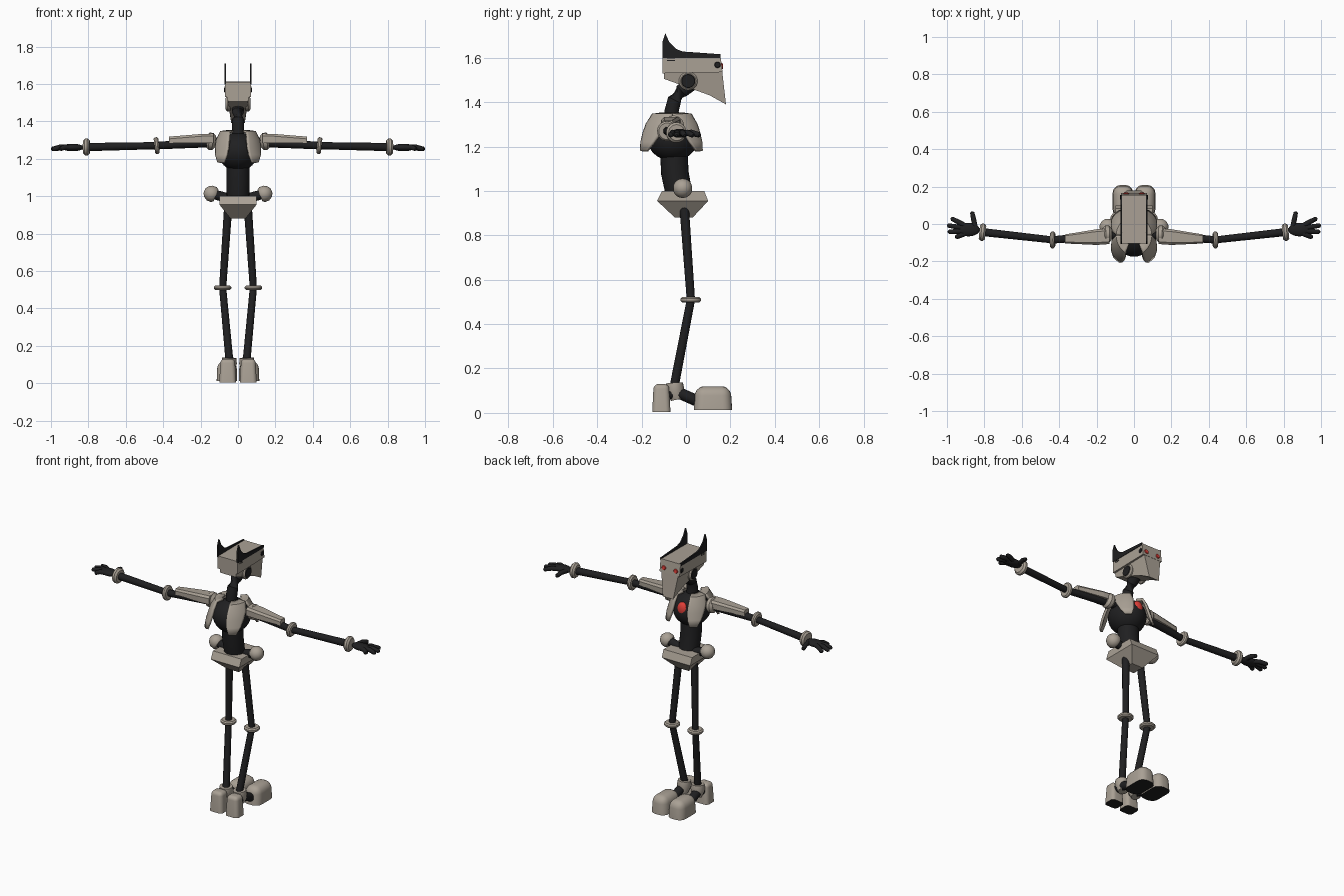
import bpy, bmesh
from math import radians, sin, cos, pi
from mathutils import Vector

cube = bpy.data.objects.get("Cube")
if cube:
    bpy.data.objects.remove(cube, do_unlink=True)


def material(name, rgb):
    m = bpy.data.materials.new(name)
    m.use_nodes = True
    m.diffuse_color = (*rgb, 1)
    m.node_tree.nodes["Principled BSDF"].inputs["Base Color"].default_value = (*rgb, 1)
    return m


SHELL = material("warm grey shell", (0.40, 0.355, 0.30))
DARK = material("black rubber", (0.014, 0.014, 0.015))
RED = material("red light", (0.75, 0.05, 0.04))


def finish(name, bm, mats, smooth=True, dark_below=False):
    bmesh.ops.recalc_face_normals(bm, faces=bm.faces)
    if dark_below:
        bm.normal_update()
        for f in bm.faces:
            f.material_index = int(f.normal.z < -0.7)
    me = bpy.data.meshes.new(name)
    bm.to_mesh(me)
    bm.free()
    ob = bpy.data.objects.new(name, me)
    bpy.context.collection.objects.link(ob)
    for m in mats:
        me.materials.append(m)
    if smooth:
        bpy.ops.object.select_all(action='DESELECT')
        ob.select_set(True)
        bpy.context.view_layer.objects.active = ob
        bpy.ops.object.shade_smooth_by_angle(angle=radians(40))
    return ob


def loft(name, rings, mat, closed=True, smooth=False):
    """Skin a list of equal-length point rings."""
    bm = bmesh.new()
    rows = [[bm.verts.new(p) for p in r] for r in rings]
    n = len(rows[0])
    for a, b in zip(rows, rows[1:]):
        for i in range(n if closed else n - 1):
            j = (i + 1) % n
            bm.faces.new((a[i], a[j], b[j], b[i]))
    if closed:
        bm.faces.new(rows[0])
        bm.faces.new(rows[-1])
    return finish(name, bm, [mat], smooth)


def tube(name, pts, radii, mat, n=14):
    """Round tube through points, with one radius per point."""
    pts = [Vector(p) for p in pts]
    rings = []
    for i, p in enumerate(pts):
        d = (pts[min(i + 1, len(pts) - 1)] - pts[max(i - 1, 0)]).normalized()
        ref = Vector((0, 1, 0)) if abs(d.y) < 0.7 else Vector((1, 0, 0))
        u = d.cross(ref).normalized()
        v = d.cross(u)
        rings.append([p + (u * cos(2 * pi * k / n) + v * sin(2 * pi * k / n)) * radii[i]
                      for k in range(n)])
    return loft(name, rings, mat, smooth=True)


def disc(name, centre, axis, radius, depth, mat, soft=0.3, n=24):
    """Round disc with softened rims."""
    c, a = Vector(centre), Vector(axis).normalized()
    e = depth * soft
    h = depth / 2
    return tube(name, [c - a * h, c - a * (h - e), c + a * (h - e), c + a * h],
                [radius - e, radius, radius, radius - e], mat, n)


def ball(name, centre, size, mat):
    bm = bmesh.new()
    bmesh.ops.create_uvsphere(bm, u_segments=32, v_segments=20, radius=1)
    bmesh.ops.scale(bm, vec=size, verts=bm.verts)
    bmesh.ops.translate(bm, vec=centre, verts=bm.verts)
    return finish(name, bm, [mat])


def pad(name, lo, hi, soft, taper):
    """Rounded block with a narrower top and a dark sole."""
    lo, hi = Vector(lo), Vector(hi)
    bm = bmesh.new()
    bmesh.ops.create_cube(bm, size=1)
    for v in bm.verts:
        if v.co.z > 0:
            v.co.x *= taper
            v.co.y *= taper
    bmesh.ops.scale(bm, vec=hi - lo, verts=bm.verts)
    bmesh.ops.translate(bm, vec=(lo + hi) / 2, verts=bm.verts)
    edges = [e for e in bm.edges if max(v.co.z for v in e.verts) > (lo.z + hi.z) / 2]
    bmesh.ops.bevel(bm, geom=edges, offset=soft, segments=5, profile=0.5, affect='EDGES')
    return finish(name, bm, [SHELL, DARK], dark_below=True)


def rect(x, y0, y1, z):
    return [(-x, y0, z), (x, y0, z), (x, y1, z), (-x, y1, z)]


def side_prism(name, profile, width, mat):
    """Extrude a (y, z) profile across x; width is a function of z."""
    return loft(name, [[(s * width(z), y, z) for y, z in profile] for s in (-1, 1)], mat)


# Head: brow block, tapering muzzle
side_prism("brow_block", [(-0.105, 1.61), (0.155, 1.612), (0.165, 1.535), (-0.105, 1.53)],
           lambda z: 0.07, SHELL)
side_prism("muzzle", [(-0.1, 1.535), (0.163, 1.54), (0.18, 1.39), (0.108, 1.43),
                      (0.04, 1.455), (-0.1, 1.505)],
           lambda z: 0.036 + max(0, z - 1.40) * 0.17, SHELL)

# Neck, chest, waist
tube("neck", [(0, -0.06, 1.3), (0, -0.065, 1.36), (0, -0.052, 1.41),
              (0, -0.02, 1.45), (0, 0.02, 1.48)], [0.036, 0.033, 0.032, 0.032, 0.032], DARK)
ball("chest", (0, -0.06, 1.238), (0.108, 0.115, 0.103), DARK)
tube("waist", [(0, -0.055, 1.18), (0, -0.05, 1.08), (0, -0.03, 0.98)],
     [0.062, 0.062, 0.06], DARK, 24)
ball("chest_light", (0, 0.032, 1.262), (0.034, 0.024, 0.044), RED)

# Pelvis basin
loft("pelvis", [rect(0.04, -0.05, 0.03, 0.88), rect(0.1, -0.13, 0.1, 0.955),
                rect(0.1, -0.108, 0.082, 1.0)], SHELL)

for s, side in ((1, "left_"), (-1, "right_")):
    def P(x, y, z):
        return (s * x, y, z)

    # Ear fin running along the brow edge
    fin = [(-0.105, 1.6), (-0.107, 1.67), (-0.093, 1.71), (-0.075, 1.67), (-0.045, 1.64),
           (-0.015, 1.628), (0.155, 1.616), (0.155, 1.6)]
    loft(side + "ear", [[P(x, y, z) for y, z in fin] for x in (0.064, 0.073)], DARK)

    # Ear disc, eyes, brow vents
    disc(side + "ear_disc", P(0.052, 0.01, 1.495), (1, 0, 0), 0.042, 0.025, SHELL)
    disc(side + "ear_disc_core", P(0.062, 0.01, 1.495), (1, 0, 0), 0.032, 0.01, DARK)
    disc(side + "eye", P(0.042, 0.162, 1.563), (0, 1, 0.1), 0.014, 0.009, RED)
    disc(side + "side_eye", P(0.07, 0.142, 1.568), (1, 0, 0), 0.014, 0.009, DARK)
    for k in range(3):
        z = 1.586 + k * 0.008
        loft(side + "vent", [[P(x, -0.085, z), P(x, -0.05, z), P(x, -0.05, z + 0.003),
                              P(x, -0.085, z + 0.003)] for x in (0.068, 0.0715)], DARK)

    # Flared chest armour petals: height, radius, inner and outer angle
    rows = [(1.347, 0.055, 32, 90), (1.342, 0.098, 28, 90), (1.3, 0.122, 24, 80),
            (1.26, 0.136, 23, 68), (1.22, 0.148, 25, 58), (1.18, 0.158, 30, 46)]
    for d, end in ((-1, "back"), (1, "front")):
        grow = 1.04 if d < 0 else 0.95
        grid = []
        for z, r, a0, a1 in rows:
            angles = [radians(a0 + (a1 - a0) * k / 8) for k in range(9)]
            grid.append([P(0.93 * r * sin(a), -0.06 + d * r * grow * cos(a), z) for a in angles])
        petal = loft(side + end + "_chest_plate", grid, SHELL, closed=False, smooth=True)
        mod = petal.modifiers.new("thickness", 'SOLIDIFY')
        mod.thickness = 0.014
        mod.offset = 0

    # Arm: shoulder collar, rods, joint rings, upper plate
    shoulder, elbow, wrist = P(0.08, -0.055, 1.29), P(0.435, -0.085, 1.27), P(0.82, -0.042, 1.262)
    tube(side + "upper_arm", [shoulder, elbow], [0.026, 0.02], DARK)
    tube(side + "forearm", [elbow, wrist], [0.019, 0.022], DARK)
    disc(side + "shoulder_collar", P(0.145, -0.055, 1.293), (s, 0, 0.1), 0.046, 0.05, SHELL)
    disc(side + "elbow_ring", elbow, (s, 0, -0.1), 0.045, 0.025, SHELL)
    disc(side + "wrist_ring", P(0.81, -0.044, 1.263), (s, 0.1, 0), 0.046, 0.034, SHELL)
    plate = []
    for x, y, w, low, top in ((0.13, -0.065, 0.042, 1.285, 1.334), (0.2, -0.07, 0.042, 1.285, 1.332),
                              (0.37, -0.08, 0.024, 1.284, 1.318)):
        plate.append([P(x, y - w, low), P(x, y - w, top - 0.012), P(x, y - w * 0.7, top),
                      P(x, y + w * 0.7, top), P(x, y + w, top - 0.012), P(x, y + w, low)])
    loft(side + "upper_arm_plate", plate, SHELL)

    # Hand: flat palm and spread digits
    ball(side + "palm", P(0.885, -0.03, 1.26), (0.06, 0.036, 0.02), DARK)
    for name, (bx, by), (tx, ty) in (("thumb", (0.85, -0.01), (0.865, 0.06)),
                                     ("first_finger", (0.9, -0.01), (0.972, 0.028)),
                                     ("second_finger", (0.91, -0.022), (0.992, -0.008)),
                                     ("third_finger", (0.91, -0.037), (0.988, -0.042)),
                                     ("little_finger", (0.9, -0.05), (0.95, -0.07))):
        mx, my = (bx + tx) / 2, (by + ty) / 2
        tube(side + name, [P(bx, by, 1.26), P(mx, my, 1.262), P(tx, ty, 1.252),
                           P(tx + (tx - bx) * 0.09, ty + (ty - by) * 0.09, 1.25)],
             [0.014, 0.014, 0.012, 0.005], DARK, 10)

    # Hip knob on its stem
    tube(side + "hip_stem", [P(0.04, -0.015, 0.985), P(0.13, -0.015, 1.01)], [0.026, 0.026], DARK)
    tube(side + "hip_knob", [P(0.118, -0.015, 1.003), P(0.13, -0.015, 1.008), P(0.152, -0.015, 1.017),
                             P(0.17, -0.015, 1.024), P(0.18, -0.015, 1.028)],
         [0.034, 0.043, 0.042, 0.03, 0.012], SHELL, 24)

    # Leg rods and knee ring
    knee, ankle = P(0.082, 0.022, 0.51), P(0.045, -0.055, 0.11)
    tube(side + "thigh", [P(0.052, -0.01, 0.95), knee], [0.022, 0.019], DARK)
    tube(side + "shin", [knee, ankle], [0.019, 0.021], DARK)
    disc(side + "knee_ring", knee, (0, 0, 1), 0.046, 0.024, SHELL)

    # Foot: ankle collar, heel, arch, toe cap
    tube(side + "ankle_collar", [P(0.048, -0.04, 0.06), P(0.048, -0.05, 0.105), P(0.047, -0.052, 0.135)],
         [0.028, 0.042, 0.038], SHELL, 20)
    lo, hi = sorted((s * 0.01, s * 0.1))
    pad(side + "heel", (lo, -0.152, 0.004), (hi, -0.07, 0.13), 0.022, 0.85)
    tube(side + "arch", [P(0.052, -0.09, 0.09), P(0.055, -0.02, 0.085), P(0.058, 0.07, 0.045)],
         [0.03, 0.026, 0.026], DARK)
    lo, hi = sorted((s * 0.004, s * 0.114))
    pad(side + "toe_cap", (lo, 0.035, 0.012), (hi, 0.208, 0.12), 0.042, 0.92)
